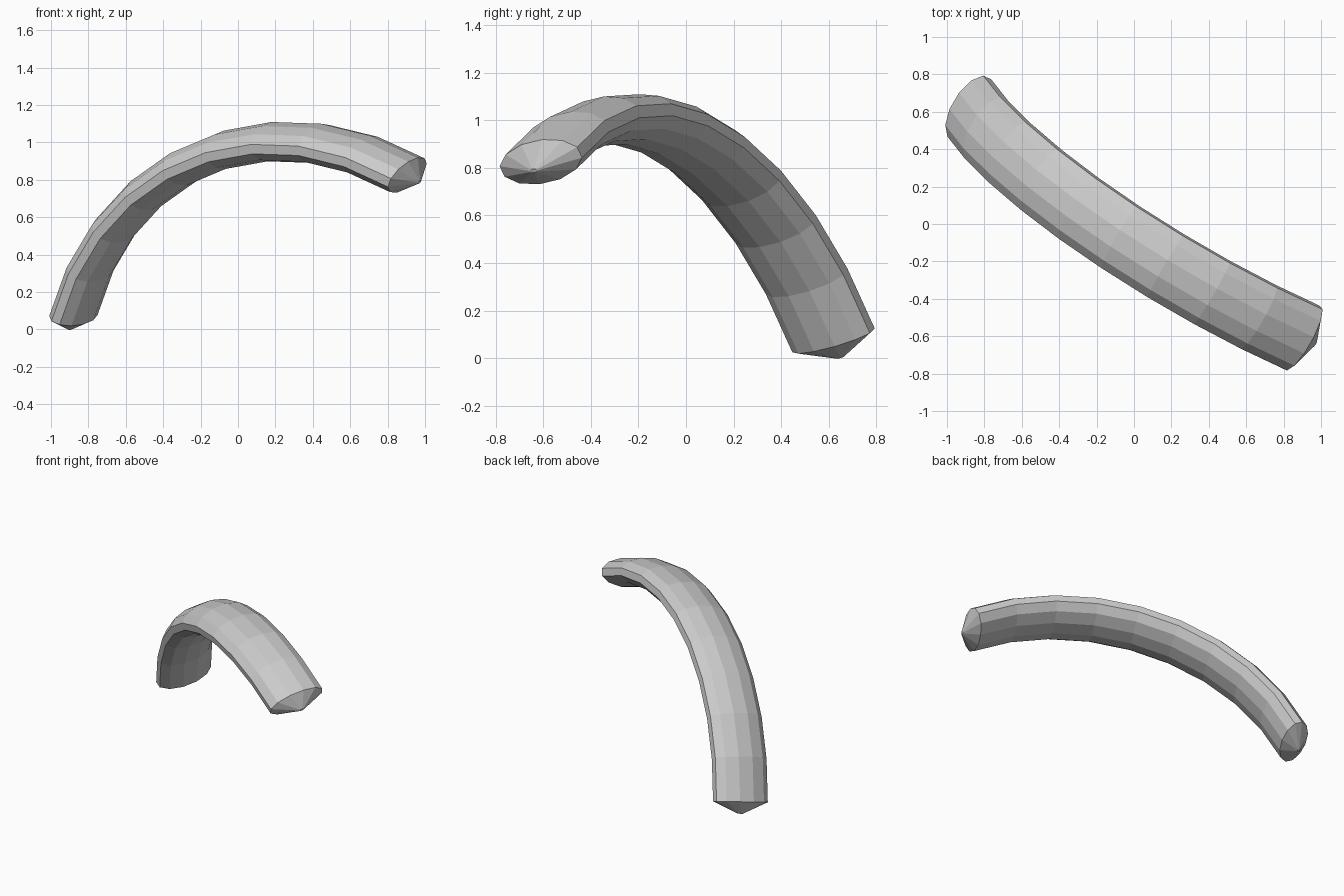
import bpy, bmesh
from math import sin, cos, pi, atan2
from mathutils import Vector

if "Cube" in bpy.data.objects:
    bpy.data.objects.remove(bpy.data.objects["Cube"])

SIDES, RINGS = 12, 10
HALF_W, HALF_T = 0.20, 0.10          # flattened oval section
CAP_H, TIP = 0.08, 0.09              # blunt cone ends

# Arc of a circle through the two end centres, bulging up by 'rise'
low = Vector((-0.88, 0.62, 0.075))
high = Vector((0.905, -0.61, 0.825))
rise = 0.51
mid, chord = (low + high) / 2, high - low
half = chord.length / 2
c = chord.normalized()
up = Vector((-0.385, 0, 0.92))
up = (up - c * up.dot(c)).normalized()
side = up.cross(c)
span = 4 * atan2(rise, half)
radius = half / sin(span / 2)
centre = mid + up * (rise - radius)

bm = bmesh.new()


def oval(pos, normal, scale=1.0):
    """One ring of vertices across the tube."""
    ring = []
    for i in range(SIDES):
        a = 2 * pi * (i + 0.5) / SIDES
        ring.append(bm.verts.new(pos + side * (HALF_W * scale * cos(a))
                                 + normal * (HALF_T * scale * sin(a))))
    return ring


def station(t):
    """Position, outward normal and tangent along the arc."""
    a = span * (t - 0.5)
    n = up * cos(a) + c * sin(a)
    return centre + n * radius, n, c * cos(a) - up * sin(a)


# Tube rings with a small blunt tip ring at each end
p, n, t = station(0)
rings = [oval(p - t * CAP_H, n, TIP)]
for k in range(RINGS):
    p, n, t = station(k / (RINGS - 1))
    rings.append(oval(p, n))
rings.append(oval(p + t * CAP_H, n, TIP))

for r0, r1 in zip(rings, rings[1:]):
    for i in range(SIDES):
        j = (i + 1) % SIDES
        bm.faces.new((r0[i], r0[j], r1[j], r1[i]))
bm.faces.new(rings[0])
bm.faces.new(rings[-1])
bmesh.ops.recalc_face_normals(bm, faces=bm.faces)

mesh = bpy.data.meshes.new("curved_bar")
bm.to_mesh(mesh)
bm.free()
bar = bpy.data.objects.new("curved_bar", mesh)
bpy.context.collection.objects.link(bar)
